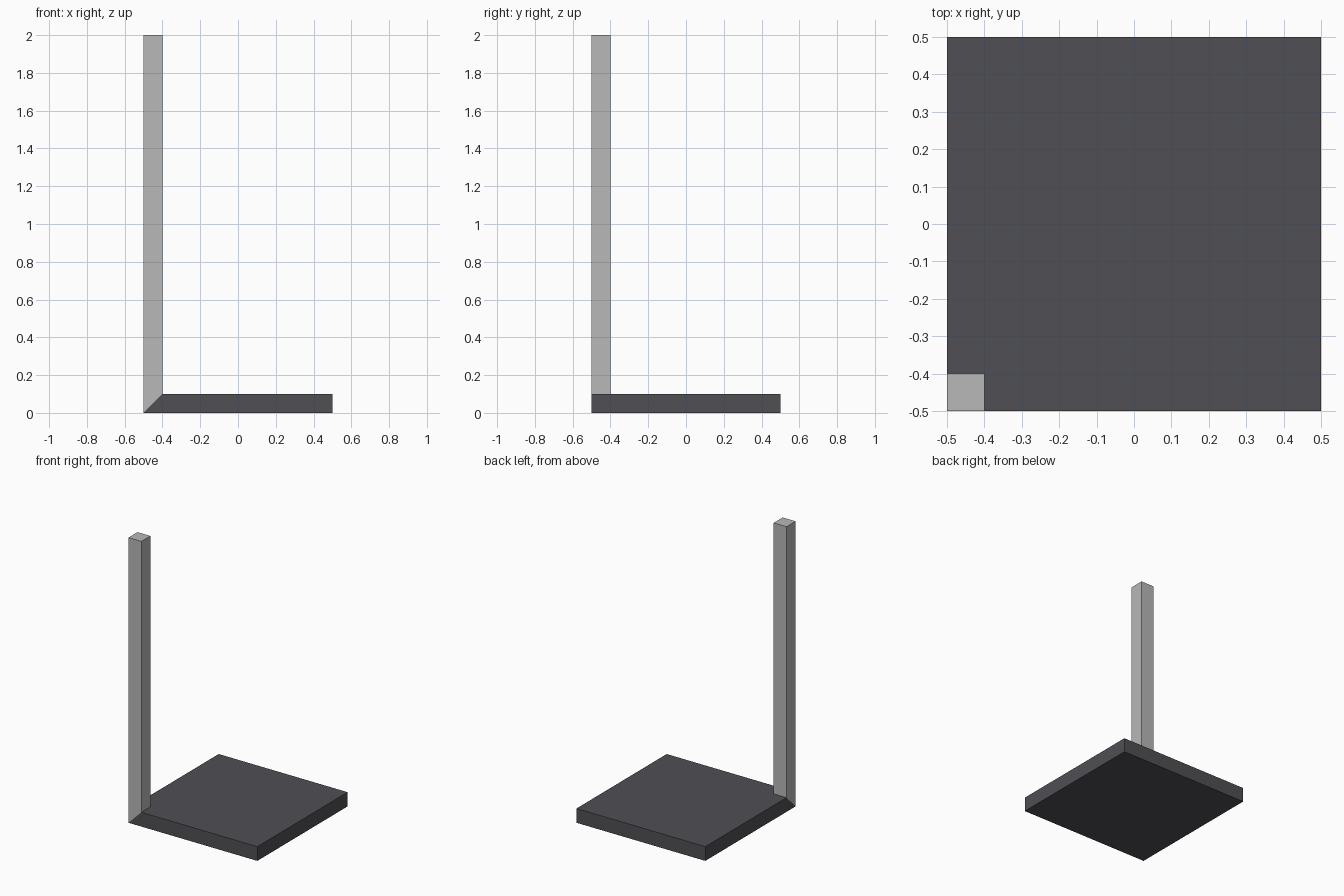
import bpy, bmesh

if "Cube" in bpy.data.objects:
    bpy.data.objects.remove(bpy.data.objects["Cube"])


def material(name, rgb):
    m = bpy.data.materials.new(name)
    m.diffuse_color = (*rgb, 1.0)
    m.use_nodes = True
    m.node_tree.nodes["Principled BSDF"].inputs["Base Color"].default_value = m.diffuse_color
    return m


def add_object(name, faces, mat):
    """Make an object from polygons given as lists of corner points."""
    bm = bmesh.new()
    for pts in faces:
        bm.faces.new([bm.verts.new(p) for p in pts])
    bmesh.ops.remove_doubles(bm, verts=bm.verts, dist=1e-5)
    mesh = bpy.data.meshes.new(name)
    bm.to_mesh(mesh)
    bm.free()
    mesh.materials.append(mat)
    ob = bpy.data.objects.new(name, mesh)
    bpy.context.collection.objects.link(ob)
    return ob


H = 0.5          # half width of the base
I = -0.4         # inner edge of the post
T = 0.1          # base thickness
TOP = 2.0        # post height

light = material("light_grey", (0.479, 0.479, 0.479))
dark = material("dark_grey", (0.080, 0.079, 0.089))

# Base plate: its corner under the post is mitred down to the floor
corner = (-H, -H, 0)
right, back, left = (H, -H, 0), (H, H, 0), (-H, H, 0)
right_t, back_t, left_t = (H, -H, T), (H, H, T), (-H, H, T)
post_r, post_in, post_b = (I, -H, T), (I, I, T), (-H, I, T)
add_object("base_plate", [
    [post_r, right_t, back_t, left_t, post_b, post_in],   # top
    [corner, left, back, right],                          # underside
    [corner, right, right_t, post_r],                     # front
    [right, back, back_t, right_t],                       # right
    [back, left, left_t, back_t],                         # back
    [left, corner, post_b, left_t],                       # left
], dark)

# Corner post: four sides rising from the mitred corner, plus the cap
ring = [corner, post_r, post_in, post_b]
cap = [(x, y, TOP) for x, y, z in ring]
sides = [[ring[i], ring[(i + 1) % 4], cap[(i + 1) % 4], cap[i]] for i in range(4)]
add_object("corner_post", sides + [cap], light)
